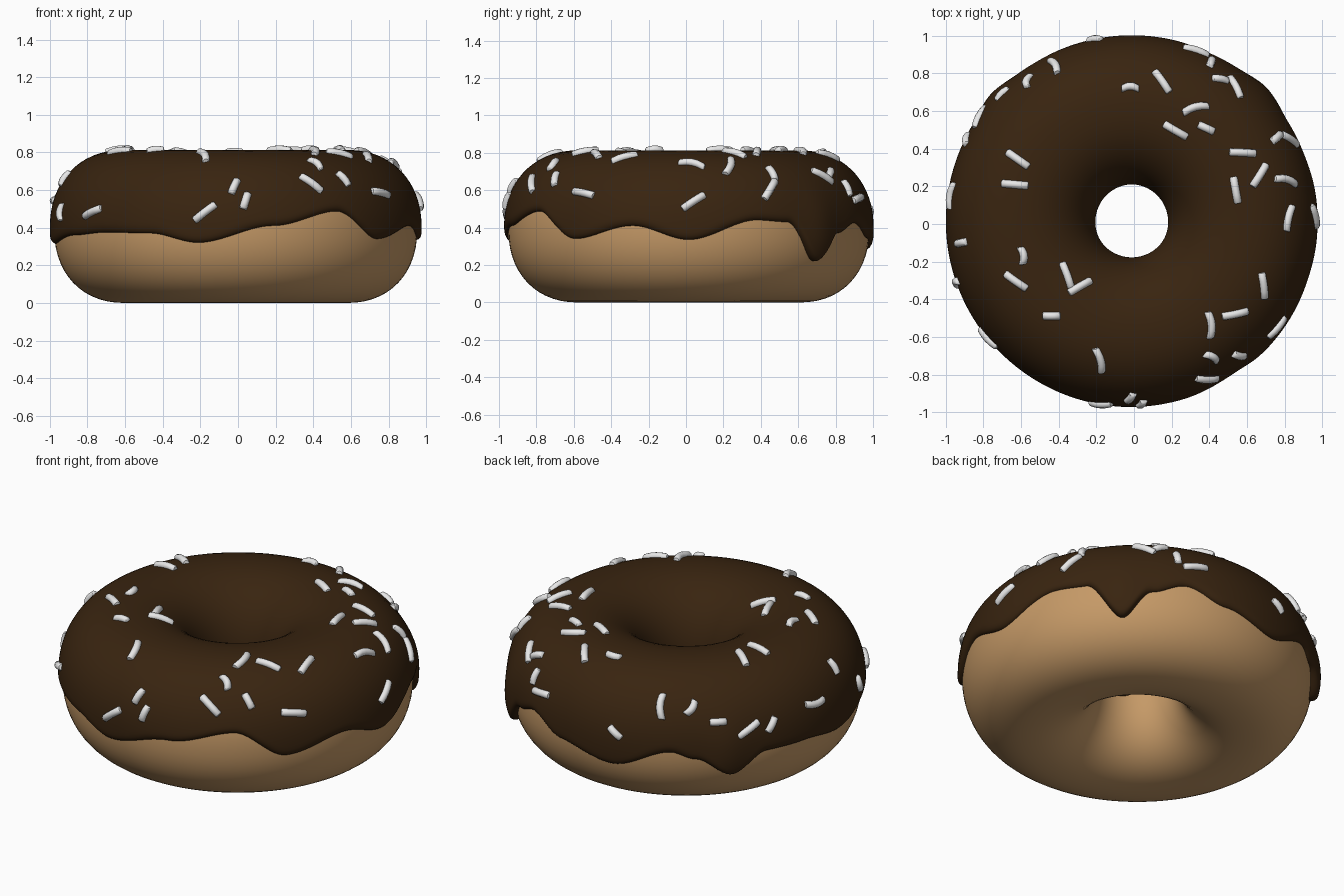
import bpy, bmesh, math
from mathutils import Vector

if "Cube" in bpy.data.objects:
    bpy.data.objects.remove(bpy.data.objects["Cube"])

# Ring dimensions: centre, ring radius, cross-section half sizes, squareness
CX, CY, ZC = -0.012, 0.015, 0.395
R, A, B, N = 0.59, 0.375, 0.395, 2.2


def material(name, rgb):
    m = bpy.data.materials.new(name)
    m.diffuse_color = (*rgb, 1)
    m.use_nodes = True
    m.node_tree.nodes["Principled BSDF"].inputs["Base Color"].default_value = m.diffuse_color
    return m


DOUGH = material("golden dough", (0.56, 0.32, 0.135))
ICING = material("dark chocolate", (0.04, 0.0175, 0.005))
WHITE = material("sprinkle white", (0.8, 0.8, 0.8))


def spow(x, p):
    return math.copysign(abs(x) ** p, x)


def surface(phi, t, lift=0.0):
    """Point on the ring at azimuth phi and cross-section angle t."""
    u, v = spow(math.cos(t), 2 / N), spow(math.sin(t), 2 / N)
    n = Vector((spow(u, N - 1) / A, spow(v, N - 1) / B)).normalized()
    r, z = R + A * u + lift * n.x, ZC + B * v + lift * n.y
    return Vector((CX + r * math.cos(phi), CY + r * math.sin(phi), z))


def make_object(name, bm, mat, angle=60):
    bmesh.ops.recalc_face_normals(bm, faces=bm.faces)
    me = bpy.data.meshes.new(name)
    bm.to_mesh(me)
    bm.free()
    me.materials.append(mat)
    ob = bpy.data.objects.new(name, me)
    bpy.context.collection.objects.link(ob)
    bpy.ops.object.select_all(action='DESELECT')
    ob.select_set(True)
    bpy.context.view_layer.objects.active = ob
    bpy.ops.object.shade_smooth_by_angle(angle=math.radians(angle))
    return ob


def ring_mesh(rows, close):
    """Skin a list of rows into a ring; each row may also be closed."""
    bm = bmesh.new()
    vs = [[bm.verts.new(p) for p in row] for row in rows]
    k = len(vs[0])
    for i in range(len(vs)):
        a, b = vs[i], vs[(i + 1) % len(vs)]
        for j in range(k if close else k - 1):
            q = (j + 1) % k
            bm.faces.new((a[j], b[j], b[q], a[q]))
    return bm


# Dough ring
rows = [[surface(math.tau * i / 120, math.tau * j / 56) for j in range(56)]
        for i in range(120)]
make_object("dough_ring", ring_mesh(rows, True), DOUGH)

# Height of the dripping icing edge around the outside (degrees, z)
EDGE = [(0, .335), (22, .44), (33, .43), (45, .222), (55, .37), (66, .425),
        (80, .345), (100, .28), (120, .39), (128, .35), (140, .245), (152, .355),
        (167, .352), (185, .315), (208, .36), (225, .375), (242, .37), (258, .32),
        (282, .41), (304, .487), (321, .34), (342, .41), (360, .335)]


def edge_z(deg):
    for (a, za), (b, zb) in zip(EDGE, EDGE[1:]):
        if a <= deg <= b:
            f = (deg - a) / (b - a)
            return za + (zb - za) * f * f * (3 - 2 * f)


# Icing shell: follows the dough with a rounded rim, thicker at the drips
rows, M = [], 48
for i in range(300):
    deg = i * 1.2
    phi = math.radians(deg)
    v = (edge_z(deg) - ZC) / B
    t0 = math.asin(spow(v, N / 2))
    t1 = math.pi + 0.05 * math.sin(3 * phi)
    bulge = sum(math.exp(-((deg - d) / 7) ** 2) for d in (45, 138))
    row = []
    for j in range(M + 1):
        f = (1 - math.cos(math.pi * j / M)) / 2
        t = t0 + (t1 - t0) * f
        d = min(t - t0, t1 - t, 0.09) / 0.09
        thick = 0.026 + 0.022 * bulge * math.exp(-((t + 0.15) / 0.5) ** 2)
        row.append(surface(phi, t, thick * math.sqrt(max(0, 1 - (1 - d) ** 2)) - 0.003))
    rows.append(row)
make_object("chocolate_icing", ring_mesh(rows, False), ICING)

# Sprinkles: plan position and plan direction in degrees
LONG = [(-.43, .84, -60), (-.82, .57, 62), (-.62, .345, -35), (-.635, .21, -5),
        (-.97, .15, 80), (-.63, -.305, -35), (-.355, -.27, -70), (-.285, -.33, 30),
        (-.19, -.73, -75), (-.78, -.61, -48), (-.18, -.975, -3), (.39, -.825, 0),
        (.40, -.54, -85), (.54, -.48, 12), (.69, -.33, -83), (.76, -.55, 50),
        (.83, .03, 77), (.96, .04, -78), (.54, .18, -80), (.67, .26, 58),
        (.81, .225, -15), (.58, .38, -3), (.83, .45, -35), (.22, .495, -30),
        (.33, .61, 15), (.15, .76, -55), (.54, .73, -62), (.33, .92, -18)]
SHORT = [(-.56, .76, 75), (-.70, .69, 45), (-.89, .45, 80), (-.92, -.10, 12),
         (-.60, -.17, -82), (-.44, -.49, 0), (-.02, -.925, 50), (.04, -.955, 45),
         (.41, -.715, -30), (.56, -.70, -12), (.76, .46, 40), (.385, .51, -25),
         (-.02, .72, 0), (.46, .77, -10), (.41, .86, 70), (-.21, .985, 5),
         (-.945, -.32, 70)]


def add_sprinkle(bm, x, y, deg, length, bend):
    phi = math.atan2(y - CY, x - CX)
    u = (math.hypot(x - CX, y - CY) - R) / (A + 0.026)
    u = max(-0.98, min(0.985, u))
    t = math.acos(spow(u, N / 2))
    c = surface(phi, t, 0.029)
    n = (surface(phi, t, 1.0) - surface(phi, t, 0.0)).normalized()
    d = Vector((math.cos(math.radians(deg)), math.sin(math.radians(deg)), 0))
    along = (d * n.z - Vector((0, 0, d.dot(n)))).normalized()
    side = n.cross(along)
    rings = []
    for s in (-1, -0.9, -0.4, 0, 0.4, 0.9, 1):
        p = c + along * (s * length / 2) + side * (bend * (1 - s * s)) - n * (0.01 * s * s)
        r = 0.016 if abs(s) == 1 else 0.021
        rings.append([bm.verts.new(p + (side * math.cos(a) + n * math.sin(a)) * r)
                      for a in (math.tau * k / 10 for k in range(10))])
    for a, b in zip(rings, rings[1:]):
        for k in range(10):
            q = (k + 1) % 10
            bm.faces.new((a[k], a[q], b[q], b[k]))
    bm.faces.new(rings[0])
    bm.faces.new(rings[-1])


bm = bmesh.new()
for group, length in ((LONG, 0.145), (SHORT, 0.095)):
    for i, (x, y, deg) in enumerate(group):
        add_sprinkle(bm, x, y, deg, length, 0.014 if i % 4 == 0 else 0.0)
make_object("sprinkles", bm, WHITE, 40)
